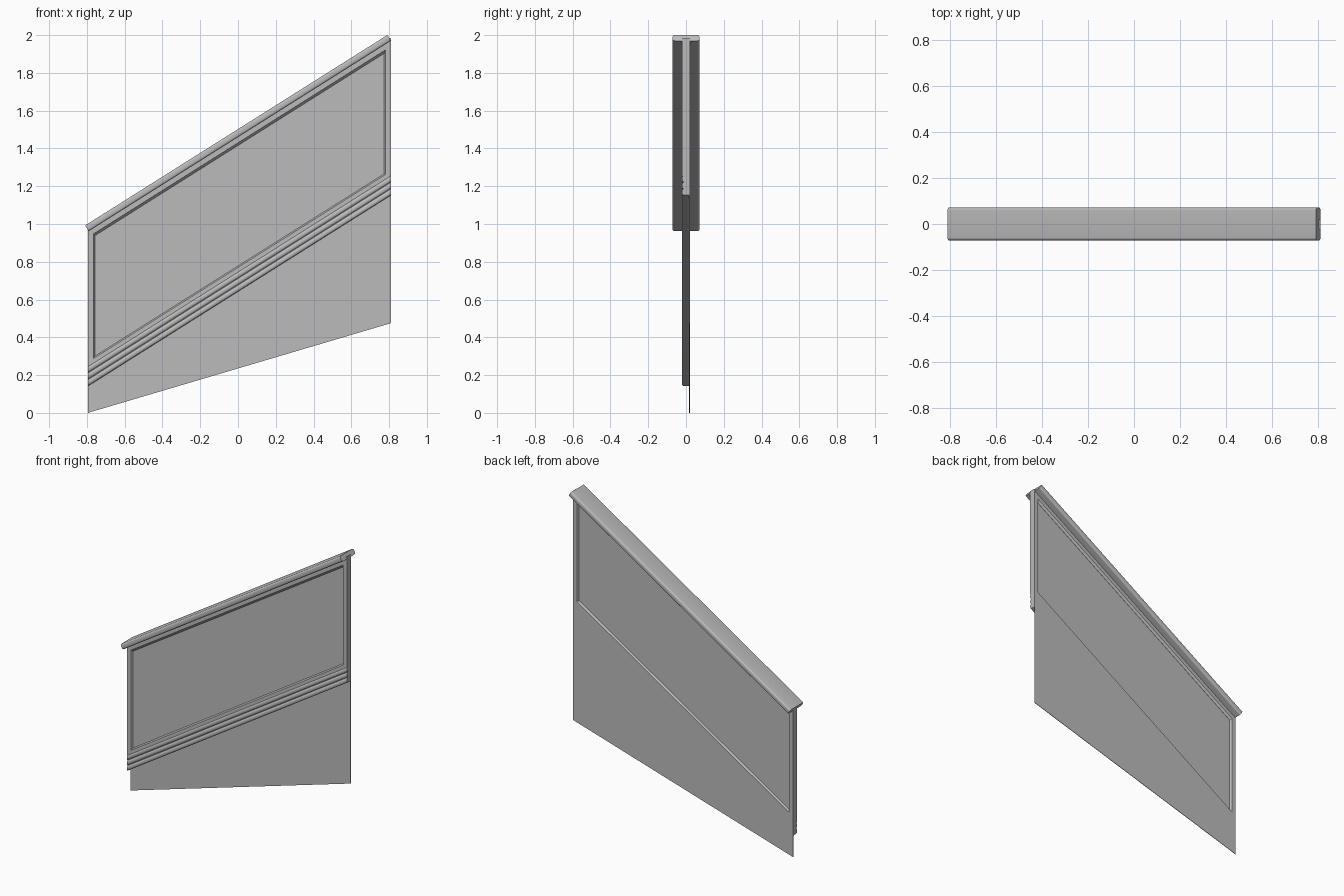
import bpy, bmesh, math

cube = bpy.data.objects.get("Cube")
if cube:
    bpy.data.objects.remove(cube, do_unlink=True)

SLOPE = 0.63                  # rise of the stair line
LEFT, RIGHT = -0.795, 0.81    # ends of the panel
FRONT, BACK = -0.022, 0.02

grey = bpy.data.materials.new("plain_grey")
grey.use_nodes = True
grey.diffuse_color = (0.5, 0.5, 0.5, 1)
grey.node_tree.nodes["Principled BSDF"].inputs["Base Color"].default_value = (0.5, 0.5, 0.5, 1)


def loft(name, loops, caps=True, closed=False, smooth=False):
    """Bridge matching loops of points, one after another."""
    bm = bmesh.new()
    rings = [[bm.verts.new(p) for p in loop] for loop in loops]
    pairs = list(zip(rings, rings[1:])) + ([(rings[-1], rings[0])] if closed else [])
    for a, b in pairs:
        for i in range(len(a)):
            j = (i + 1) % len(a)
            bm.faces.new((a[i], a[j], b[j], b[i]))
    if caps and not closed:
        bm.faces.new(rings[0][::-1])
        bm.faces.new(rings[-1])
    bmesh.ops.recalc_face_normals(bm, faces=bm.faces)
    mesh = bpy.data.meshes.new(name)
    bm.to_mesh(mesh)
    bm.free()
    mesh.materials.append(grey)
    obj = bpy.data.objects.new(name, mesh)
    bpy.context.collection.objects.link(obj)
    if smooth:
        bpy.ops.object.select_all(action='DESELECT')
        obj.select_set(True)
        bpy.context.view_layer.objects.active = obj
        bpy.ops.object.shade_smooth_by_angle(angle=math.radians(40))
    return obj


def slanted(x0, x1, low, high, y):
    """Four-sided loop with upright ends and sloping top and bottom."""
    return [(x, y, h + SLOPE * x) for x, h in ((x0, low), (x1, low), (x1, high), (x0, high))]


# Frame around the panel, with bevelled reveals on both sides
OPEN = (-0.766, 0.782, 0.770, 1.430)
CHAMFER = 0.008


def opening(inset, y):
    x0, x1, low, high = OPEN
    return slanted(x0 + inset, x1 - inset, low + inset, high - inset * 1.8, y)


loft("frame", [
    slanted(LEFT, RIGHT, 0.745, 1.475, FRONT),
    opening(0, FRONT),
    opening(CHAMFER, FRONT + 0.012),
    opening(CHAMFER, BACK - 0.012),
    opening(0, BACK),
    slanted(LEFT, RIGHT, 0.745, 1.475, BACK),
], closed=True)

# Infill panel
loft("infill_panel", [opening(0.004, -0.009), opening(0.004, 0.007)])

# Lower rail with three rounded beads along its front
BEADS, STEP, BASE = 3, 0.035, 0.642
profile = [(BACK, BASE + BEADS * STEP), (BACK, BASE)]
for bead in range(BEADS):
    for k in range(9):
        a = math.pi * k / 8
        profile.append((FRONT + 0.009 - 0.009 * math.sin(a),
                        BASE + STEP * (bead + 0.5 - 0.47 * math.cos(a))))
loft("beaded_lower_rail",
     [[(x, y, h + SLOPE * x) for y, h in profile] for x in (LEFT, RIGHT)], smooth=True)

# Thin skirt sheet below the lower rail
loft("skirt", [[(LEFT, y, 0), (RIGHT, y, 0.475),
                (RIGHT, y, 0.66 + SLOPE * RIGHT), (LEFT, y, 0.66 + SLOPE * LEFT)]
               for y in (BACK - 0.003, BACK)])

# Handrail with rounded edges and square-cut ends
HALF_W, HALF_T, RADIUS = 0.071, 0.018, 0.012
angle = math.atan(SLOPE)
section = []
for corner in range(4):
    sy = (1, -1, -1, 1)[corner]
    st = (1, 1, -1, -1)[corner]
    for k in range(6):
        a = math.pi / 2 * (corner + k / 5)
        section.append((sy * (HALF_W - RADIUS) + RADIUS * math.cos(a),
                        st * (HALF_T - RADIUS) + RADIUS * math.sin(a)))
loft("handrail", [[(x - t * math.sin(angle), y, 1.481 + SLOPE * x + t * math.cos(angle))
                   for y, t in section] for x in (-0.8, 0.8)], smooth=True)
